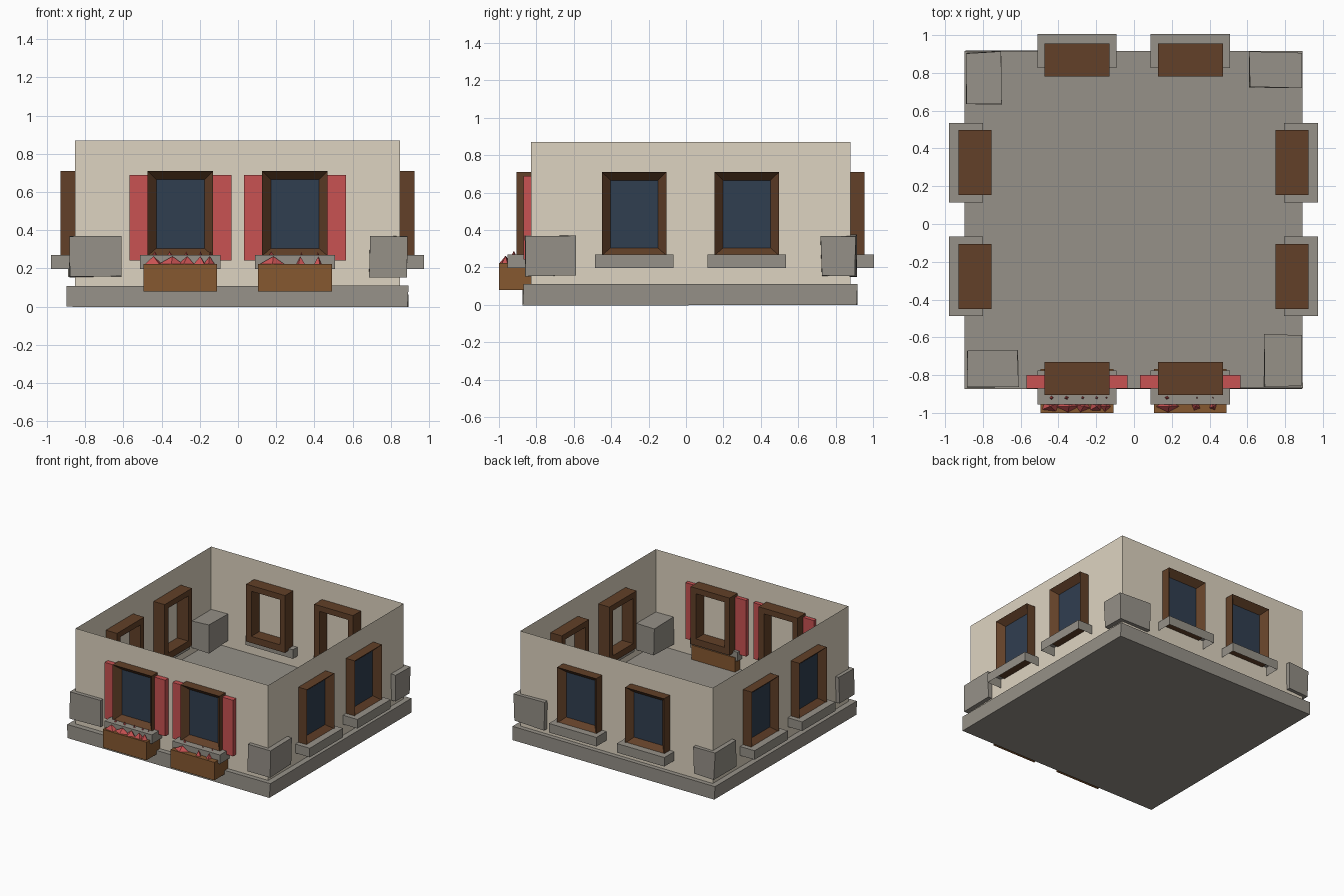
import bpy, bmesh, math, random
from mathutils import Matrix, Vector

if "Cube" in bpy.data.objects:
    bpy.data.objects.remove(bpy.data.objects["Cube"])

random.seed(4)

def mat(name, r, g, b):
    m = bpy.data.materials.new(name)
    lin = [((c / 255 + 0.055) / 1.055) ** 2.4 for c in (r, g, b)]
    m.diffuse_color = (*lin, 1)
    m.use_nodes = True
    m.node_tree.nodes["Principled BSDF"].inputs["Base Color"].default_value = m.diffuse_color
    return m

PLASTER = mat("plaster", 222, 212, 193)
STONE = mat("stone", 150, 145, 136)
WOOD = mat("dark_wood", 98, 64, 40)
BOX = mat("planter_wood", 134, 88, 48)
GLASS = mat("glass", 48, 62, 80)
RED = mat("red", 200, 82, 82)

def obj(name, verts, faces, m, M=Matrix(), fix=True):
    me = bpy.data.meshes.new(name)
    me.from_pydata([M @ Vector(v) for v in verts], [], faces)
    me.materials.append(m)
    if fix:
        bm = bmesh.new()
        bm.from_mesh(me)
        bmesh.ops.recalc_face_normals(bm, faces=bm.faces)
        bm.to_mesh(me)
        bm.free()
    o = bpy.data.objects.new(name, me)
    bpy.context.collection.objects.link(o)
    return o

QUADS = [(0, 1, 3, 2), (4, 6, 7, 5), (0, 4, 5, 1), (2, 3, 7, 6), (0, 2, 6, 4), (1, 5, 7, 3)]

def box(name, x, y, z, m, M=Matrix(), jitter=0, skip=()):
    j = lambda: random.uniform(-jitter, jitter)
    v = [(a + j(), b + j(), c + j()) for a in x for b in y for c in z]
    return obj(name, v, [f for i, f in enumerate(QUADS) if i not in skip], m, M)

# Stone plinth and the open plaster wall shell
box("plinth", (-.895, .89), (-.87, .915), (0, .108), STONE, jitter=.004)
wc = [(-.853, -.83), (.848, -.83), (.848, .88), (-.853, .88)]
obj("walls", [(x, y, z) for z in (.1, .87) for x, y in wc],
    [(i, (i + 1) % 4, (i + 1) % 4 + 4, i + 4) for i in range(4)], PLASTER)

# Irregular corner stones
for x, y in [((-.885, -.615), (-.862, -.67)), ((.692, .887), (-.862, -.585)),
             ((.612, .885), (.722, .908)), ((-.885, -.702), (.638, .908))]:
    box("corner_stone", x, y, (.155, .372), STONE, jitter=.006)

def ring(u, z0, z1, d):
    return [(-u, d, z0), (u, d, z0), (u, d, z1), (-u, d, z1)]

# Window: local x along the wall, local -y outward, wall plane at y = 0
def window(M):
    loops = [ring(.172, .252, .71, .1), ring(.172, .265, .71, -.075),
             ring(.126, .305, .665, -.025), ring(.126, .305, .665, .1)]
    faces = [(4 * k + i, 4 * k + (i + 1) % 4, 4 * ((k + 1) % 4) + (i + 1) % 4, 4 * ((k + 1) % 4) + i)
             for k in range(4) for i in range(4)]
    obj("window_frame", sum(loops, []), faces, WOOD, M)
    obj("window_glass", ring(.128, .303, .667, -.025), [(0, 1, 2, 3)], GLASS, M, fix=False)
    # sill is open underneath
    box("window_sill", (-.21, .21), (-.125, .055), (.198, .27), STONE, M, skip=(4,))

def place(x, y, deg):
    return Matrix.Translation((x, y, 0)) @ Matrix.Rotation(math.radians(deg), 4, 'Z')

for x in (-.302, .298):
    window(place(x, -.83, 0))
    window(place(x, .88, 180))
for y in (-.277, .325):
    window(place(.85, y, 90))
    window(place(-.855, y, -90))

# Shutters, planters and flowers on the front windows
for cx, blooms in [(-.302, [(-.14, .055), (-.05, .065), (.03, .045), (.10, .04), (.15, .03)]),
                   (.298, [(-.12, .065), (.03, .025), (.12, .022)])]:
    M = place(cx, -.83, 0)
    for s in (-1, 1):
        box("shutter", sorted((s * .165, s * .267)), (-.04, .03), (.242, .69), RED, M)
    box("planter", (-.193, .193), (-.17, .062), (.08, .224), BOX, M)
    for bx, r in blooms:
        for dy, h in ((-.135, .035), (-.09, .062)):
            n, a0 = 4, random.uniform(0, 1.5)
            w = r if dy < -.1 else r * .6
            base = [(bx + w * math.cos(a0 + i * math.tau / n),
                     dy + min(w, .033) * math.sin(a0 + i * math.tau / n), .222) for i in range(n)]
            tip = (bx + random.uniform(-.01, .01), dy, .228 + h)
            obj("flower", base + [tip], [(i, (i + 1) % n, n) for i in range(n)] + [(3, 2, 1, 0)], RED, M)
